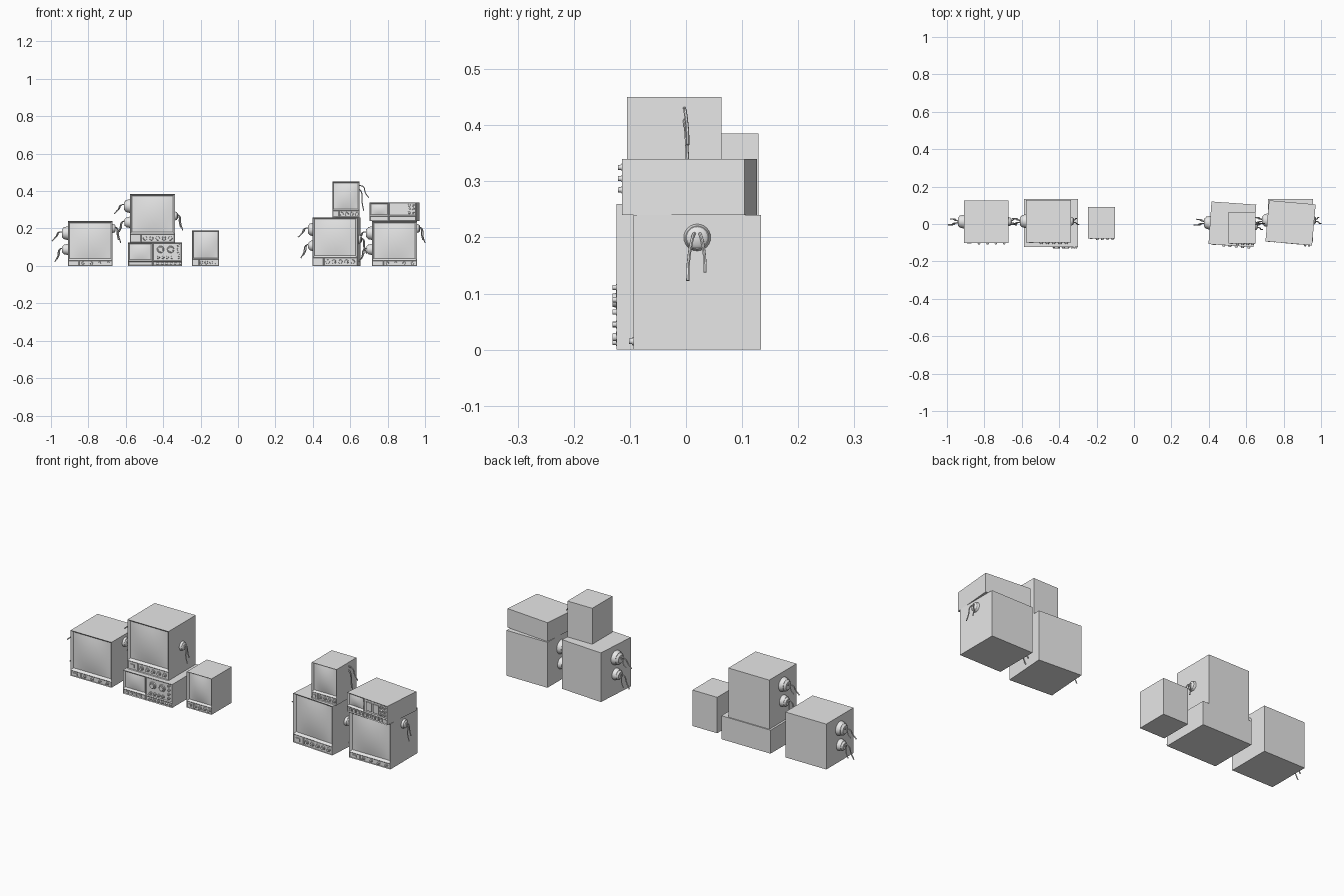
import bpy, bmesh, math
from mathutils import Matrix, Vector

if "Cube" in bpy.data.objects:
    bpy.data.objects.remove(bpy.data.objects["Cube"])

grey = bpy.data.materials.new("plain grey")
grey.use_nodes = True
grey.diffuse_color = (0.8, 0.8, 0.8, 1)
grey.node_tree.nodes["Principled BSDF"].inputs["Base Color"].default_value = (0.8, 0.8, 0.8, 1)


def link(name, mesh, smooth=False):
    obj = bpy.data.objects.new(name, mesh)
    bpy.context.collection.objects.link(obj)
    mesh.materials.clear()
    mesh.materials.append(grey)
    if smooth:
        bpy.ops.object.select_all(action='DESELECT')
        obj.select_set(True)
        bpy.context.view_layer.objects.active = obj
        bpy.ops.object.shade_smooth_by_angle(angle=math.radians(40))
    return obj


def finish(name, bm, frame, smooth=False):
    bm.transform(frame)
    mesh = bpy.data.meshes.new(name)
    bm.to_mesh(mesh)
    bm.free()
    return link(name, mesh, smooth)


def front_faces(bm, d):
    return [f for f in bm.faces if f.normal.y < -0.9 and abs(f.calc_center_median().y + d / 2) < 1e-4]


def split(bm, faces, axis, value):
    geom = set(faces)
    for f in faces:
        geom.update(f.edges, f.verts)
    co, no = Vector(), Vector()
    co[axis], no[axis] = value, 1
    bmesh.ops.bisect_plane(bm, geom=list(geom), plane_co=co, plane_no=no)
    bm.normal_update()


def case_mesh(w, d, h):
    bm = bmesh.new()
    bmesh.ops.create_cube(bm, size=1)
    bm.transform(Matrix.Translation((0, 0, h / 2)) @ Matrix.Diagonal((w, d, h, 1)))
    bm.normal_update()
    return bm


def sink(bm, faces, rim, depth):
    bmesh.ops.inset_individual(bm, faces=faces, thickness=rim, depth=-depth, use_even_offset=True)


def screen(name, frame, x, y, z, w, h, bulge):
    """Gently domed picture tube glass, facing the front."""
    bm = bmesh.new()
    bmesh.ops.create_grid(bm, x_segments=12, y_segments=12, size=1)
    for v in bm.verts:
        u, t = v.co.x, v.co.y
        v.co = (x + u * w / 2, y - bulge * (1 - u * u) * (1 - t * t), z + t * h / 2)
    finish(name, bm, frame, True)


def dials(name, frame, y, spots):
    """Turned knobs standing out of a front panel: x, z, radius."""
    bm = bmesh.new()
    for x, z, r in spots:
        for radius, length in ((r, 0.005), (r * 0.7, 0.011)):
            place = Matrix.Translation((x, y - length / 2, z)) @ Matrix.Rotation(math.pi / 2, 4, 'X')
            bmesh.ops.create_cone(bm, cap_ends=True, segments=16, radius1=radius,
                                  radius2=radius * 0.9, depth=length, matrix=place)
    finish(name, bm, frame, True)


def buttons(name, frame, y, spots):
    """Small rectangular keys: x, z, width, height."""
    bm = bmesh.new()
    for x, z, w, h in spots:
        bmesh.ops.create_cube(bm, size=1, matrix=Matrix.Translation((x, y, z))
                              @ Matrix.Diagonal((w, 0.008, h, 1)))
    finish(name, bm, frame)


def cable(name, frame, side, start, out, drop, sway):
    data = bpy.data.curves.new(name, 'CURVE')
    data.dimensions = '3D'
    data.bevel_depth = 0.003
    data.bevel_resolution = 1
    data.resolution_u = 5
    data.use_fill_caps = True
    spline = data.splines.new('BEZIER')
    path = ((0, 0, 0), (0.45, 0.3, -0.1), (0.65, 0.9, -0.6), (1, 1, -1))
    spline.bezier_points.add(len(path) - 1)
    for p, (a, b, c) in zip(spline.bezier_points, path):
        p.co = frame @ (Vector(start) + Vector((side * a * out, b * sway, c * drop)))
        p.handle_left_type = p.handle_right_type = 'AUTO'
    temp = bpy.data.objects.new(name + "_path", data)
    bpy.context.collection.objects.link(temp)
    bpy.context.view_layer.update()
    graph = bpy.context.evaluated_depsgraph_get()
    mesh = bpy.data.meshes.new_from_object(temp.evaluated_get(graph))
    bpy.data.objects.remove(temp)
    link(name, mesh, True)


def socket(name, frame, side, x, z, r, length, reach, drop):
    """Round side plug with two hanging cables."""
    bm = bmesh.new()
    turn = Matrix.Rotation(side * math.pi / 2, 4, 'Y')
    for r1, r2, start, end in ((r, r * 0.85, 0, 0.7), (r * 0.8, r * 0.55, 0.7, 1)):
        mid = x + side * length * (start + end) / 2
        bmesh.ops.create_cone(bm, cap_ends=True, segments=24, radius1=r1, radius2=r2,
                              depth=length * (end - start), matrix=Matrix.Translation((mid, 0, z)) @ turn)
    finish(name, bm, frame, True)
    for i, sway in enumerate((-0.012, 0.01)):
        cable(f"{name}_cable_{i}", frame, side, (x + side * length * 0.8, sway * 0.4, z + 0.008),
              reach - length * 0.8 - 0.012 * i, drop - 0.015 * i, sway)


def frame_at(x, y, z, turn=0):
    return Matrix.Translation((x, y, z)) @ Matrix.Rotation(math.radians(turn), 4, 'Z')


def monitor(name, frame, w, d, h, panel, knobs, rim=0.010):
    bm = case_mesh(w, d, h)
    split(bm, front_faces(bm, d), 2, panel)
    lower = [f for f in front_faces(bm, d) if f.calc_center_median().z < panel]
    split(bm, lower, 0, -w * 0.25)
    faces = front_faces(bm, d)
    upper = [f for f in faces if f.calc_center_median().z > panel]
    lower = [f for f in faces if f not in upper]
    sink(bm, upper, rim, 0.012)
    sink(bm, lower, 0.003, 0.003)
    finish(name + "_case", bm, frame)
    screen(name + "_screen", frame, 0, -d / 2 + 0.0115, (panel + h) / 2,
           w - 2 * rim, h - panel - 2 * rim, 0.010)
    r = min(panel * 0.26, 0.011)
    spots = [(w * (-0.16 + 0.56 * i / (knobs - 1)), panel / 2, r) for i in range(knobs)]
    dials(name + "_knobs", frame, -d / 2 + 0.003, spots)
    buttons(name + "_switch", frame, -d / 2 + 0.002, [(-w * 0.38, panel / 2, w * 0.1, panel * 0.35)])


def scope(name, frame, w, d, h, strip, divide):
    """Low instrument box: screen on the left, control panel on the right."""
    bm = case_mesh(w, d, h)
    split(bm, front_faces(bm, d), 2, strip)
    split(bm, front_faces(bm, d), 0, divide)
    faces = front_faces(bm, d)
    glass = [f for f in faces if f.calc_center_median().z > strip and f.calc_center_median().x < divide]
    sink(bm, glass, 0.008, 0.010)
    sink(bm, [f for f in faces if f not in glass], 0.004, 0.004)
    finish(name + "_case", bm, frame)
    screen(name + "_screen", frame, (divide - w / 2) / 2, -d / 2 + 0.0095, (h + strip) / 2,
           divide + w / 2 - 0.016, h - strip - 0.016, 0.005)


# Large monitors: side plugs sit at different heights on the two sizes
big = (("left_monitor", frame_at(-0.79, 0.0125, 0), 0.24, 0.03, 4, 0.20),
       ("stacked_monitor", frame_at(-0.458, 0.015, 0.125), 0.26, 0.045, 5, 0.142),
       ("tall_right_monitor", frame_at(0.526, -0.002, 0, -4), 0.26, 0.045, 5, 0.142),
       ("right_monitor", frame_at(0.837, 0.02, 0), 0.24, 0.03, 4, 0.20))
for name, frame, h, panel, knobs, plug in big:
    monitor(name, frame, 0.24, 0.228, h, panel, knobs)
    socket(name + "_upper_plug", frame, -1, -0.12, h - 0.065, 0.037, 0.032, 0.085, 0.05)
    socket(name + "_lower_plug", frame, -1, -0.12, h - 0.152, 0.03, 0.03, 0.07, 0.075)
    socket(name + "_side_plug", frame, 1, 0.12, plug, 0.024, 0.016, 0.043, 0.085)

# Small monitors
small = (("small_monitor", frame_at(-0.173, 0.006, 0)),
         ("top_monitor", frame_at(0.577, -0.021, 0.26)))
for name, frame in small:
    monitor(name, frame, 0.145, 0.168, 0.19, 0.036, 4, 0.007)
for i, (z, out, drop) in enumerate(((0.17, 0.052, 0.065), (0.15, 0.025, 0.115))):
    cable(f"top_monitor_cable_{i}", small[1][1], 1, (0.07, 0.018, z), out, drop, 0.006)

# Wide oscilloscope under the stacked monitor
frame = frame_at(-0.444, 0.005, 0)
scope("wide_scope", frame, 0.288, 0.256, 0.124, 0.026, -0.012)
front = -0.125
spots = [(0.03, 0.088, 0.019), (0.084, 0.088, 0.019)]
spots += [(0.125, 0.045 + 0.022 * i, 0.007) for i in range(4)]
spots += [(0.018 + 0.024 * i, 0.045, 0.008) for i in range(4)]
spots += [(0.015 + 0.024 * i, 0.013, 0.007) for i in range(6)]
dials("wide_scope_knobs", frame, front, spots)
buttons("wide_scope_keys", frame, front, [(-0.12 + 0.025 * i, 0.013, 0.014, 0.009) for i in range(4)])

# Compact instrument on the right monitor
frame = frame_at(0.837, 0.006, 0.24, -5)
scope("compact_scope", frame, 0.25, 0.22, 0.10, 0.028, -0.022)
front = -0.107
buttons("compact_scope_displays", frame, front, [(0.012, 0.064, 0.034, 0.045), (0.056, 0.064, 0.034, 0.045)])
buttons("compact_scope_keys", frame, front, [(-0.105 + 0.024 * i, 0.014, 0.015, 0.014) for i in range(9)])
dials("compact_scope_knobs", frame, front, [(x, 0.045 + 0.02 * i, 0.007) for x in (0.088, 0.109) for i in range(3)])
